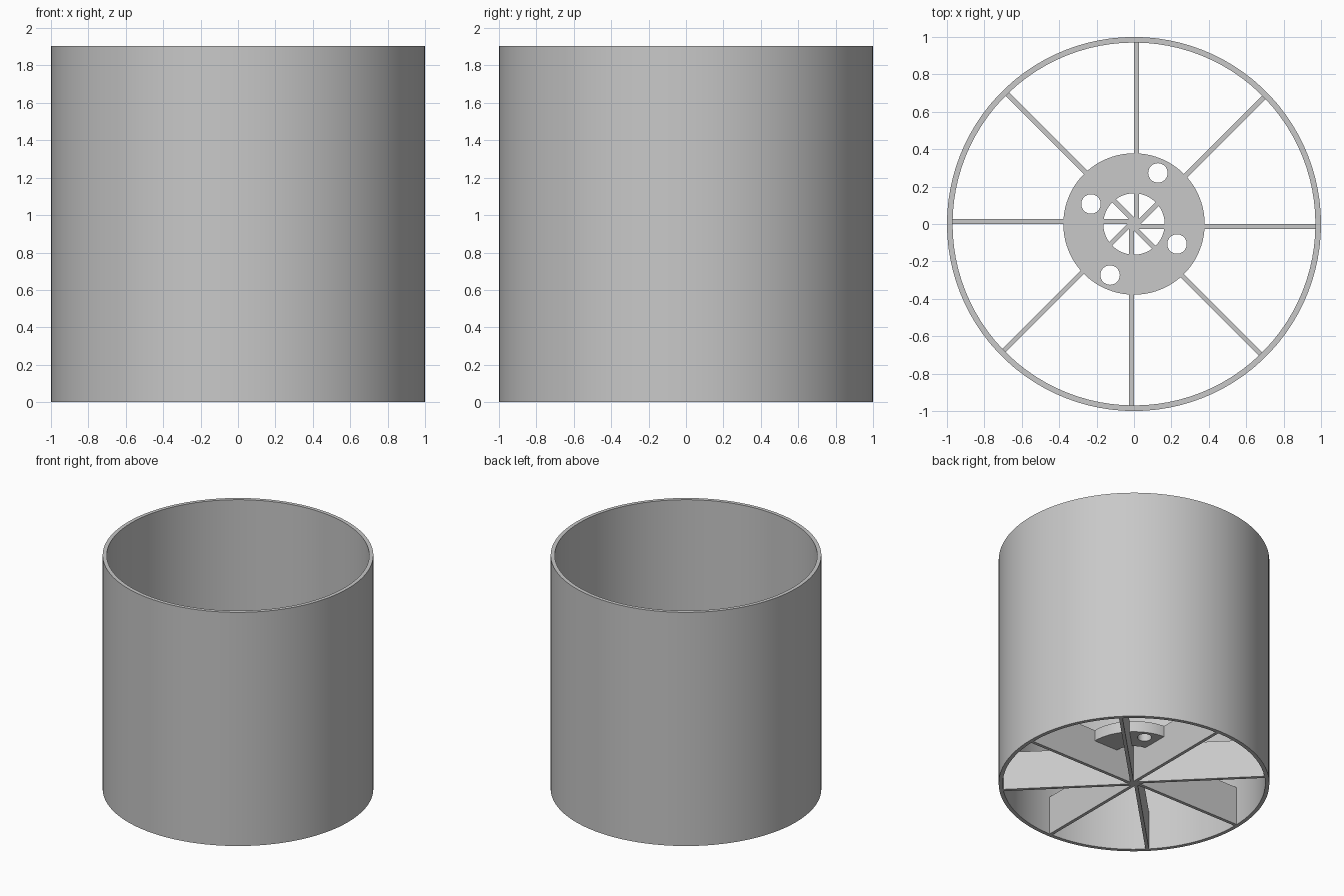
import bpy
import math
from mathutils import Matrix, Vector

if "Cube" in bpy.data.objects:
    bpy.data.objects.remove(bpy.data.objects["Cube"], do_unlink=True)

HEIGHT = 1.905
FIN_TOP = 0.315
FIN_THICK = 0.026
HUB_BOTTOM = 0.225

grey = bpy.data.materials.new("light_grey")
grey.use_nodes = True
colour = (0.58, 0.58, 0.58, 1)
grey.diffuse_color = colour
grey.node_tree.nodes["Principled BSDF"].inputs["Base Color"].default_value = colour


def plate(name, z0, z1, circles):
    """Extruded disc: first circle is the outline, the rest are holes."""
    curve = bpy.data.curves.new(name, "CURVE")
    curve.dimensions = "2D"
    curve.fill_mode = "BOTH"
    curve.extrude = (z1 - z0) / 2
    for cx, cy, radius, sides in circles:
        spline = curve.splines.new("POLY")
        spline.points.add(sides - 1)
        spline.use_cyclic_u = True
        for i, point in enumerate(spline.points):
            a = math.tau * i / sides
            point.co = (cx + radius * math.cos(a), cy + radius * math.sin(a), 0, 1)
    curve.materials.append(grey)
    obj = bpy.data.objects.new(name, curve)
    obj.location.z = (z0 + z1) / 2
    bpy.context.collection.objects.link(obj)
    bpy.ops.object.select_all(action="DESELECT")
    obj.select_set(True)
    bpy.context.view_layer.objects.active = obj
    bpy.ops.object.convert(target="MESH")
    return bpy.context.object


# Open outer duct
plate("outer_tube", 0, HEIGHT, [(0, 0, 1.0, 100), (0, 0, 0.97, 100)])

# Mounting disc with a centre bore and four screw holes
holes = []
for x, y in ((0.128, 0.273), (0.23, -0.107)):
    for s in (1, -1):
        holes.append((s * x, s * y, 0.052, 32))
plate("mounting_hub", HUB_BOTTOM, FIN_TOP,
      [(0, 0, 0.378, 100), (0, 0, 0.164, 64)] + holes)

# Eight radial fins, each with one side on the axis
FIN_LENGTH = 0.985
for i in range(8):
    bpy.ops.mesh.primitive_cube_add(size=1)
    fin = bpy.context.object
    fin.name = f"radial_fin_{i + 1}"
    fin.data.transform(
        Matrix.Rotation(i * math.tau / 8, 4, "Z")
        @ Matrix.Translation(Vector((FIN_LENGTH, -FIN_THICK, FIN_TOP)) / 2)
        @ Matrix.Diagonal((FIN_LENGTH, FIN_THICK, FIN_TOP, 1)))
    fin.location = (0, 0, 0)
    fin.data.materials.append(grey)
